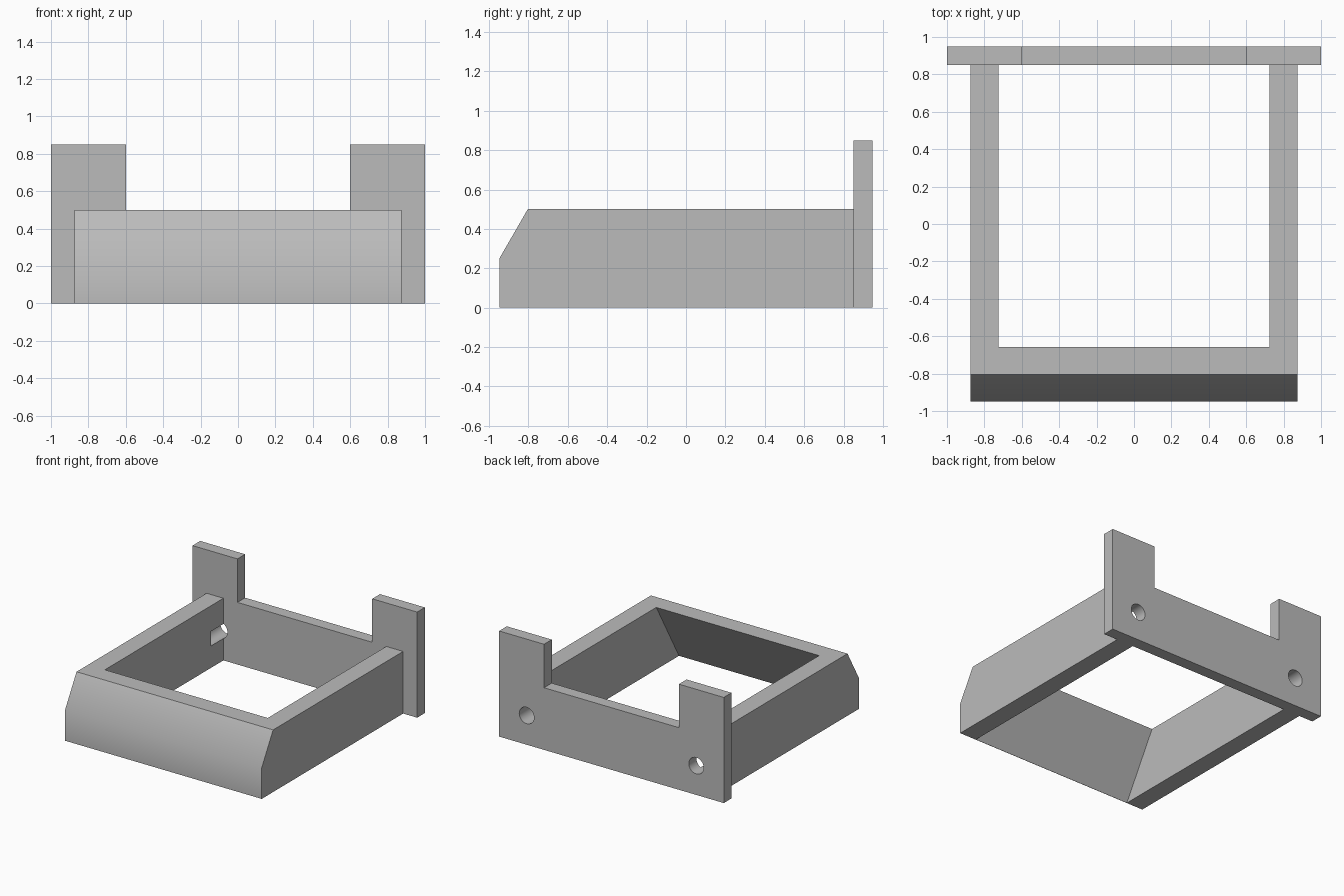
import bpy, bmesh, math
from mathutils import Vector

cube = bpy.data.objects.get("Cube")
if cube:
    bpy.data.objects.remove(cube, do_unlink=True)

grey = bpy.data.materials.new("plain grey")
grey.use_nodes = True
GREY = (0.5, 0.5, 0.5, 1)
grey.diffuse_color = GREY
grey.node_tree.nodes["Principled BSDF"].inputs["Base Color"].default_value = GREY

FRONT, BACK = -0.948, 0.948
PLATE_FRONT = 0.85             # front of the mounting plate
SLOPE = 1 / math.tan(math.radians(60))
HEIGHT = 0.5


def finish(name, bm):
    bmesh.ops.recalc_face_normals(bm, faces=bm.faces)
    mesh = bpy.data.meshes.new(name)
    bm.to_mesh(mesh)
    bm.free()
    mesh.materials.append(grey)
    obj = bpy.data.objects.new(name, mesh)
    bpy.context.collection.objects.link(obj)
    return obj


def extrude(name, points, direction):
    """Solid from a planar outline pushed along a direction."""
    bm = bmesh.new()
    face = bm.faces.new([bm.verts.new(p) for p in points])
    result = bmesh.ops.extrude_face_region(bm, geom=[face])
    verts = [v for v in result["geom"] if isinstance(v, bmesh.types.BMVert)]
    bmesh.ops.translate(bm, verts=verts, vec=Vector(direction))
    return finish(name, bm)


def hole_cutter(name, x, z, radius, y0, y1):
    """Cylinder along y, used to drill a hole."""
    bm = bmesh.new()
    bmesh.ops.create_cone(bm, cap_ends=True, segments=40, radius1=radius,
                          radius2=radius, depth=y1 - y0)
    for v in bm.verts:
        v.co = (x + v.co.x, (y0 + y1) / 2 + v.co.z, z + v.co.y)
    return finish(name, bm)


def cut(obj, cutters):
    for cutter in cutters:
        mod = obj.modifiers.new("cut", 'BOOLEAN')
        mod.operation = 'DIFFERENCE'
        mod.solver = 'EXACT'
        mod.object = cutter
        bpy.context.view_layer.objects.active = obj
        bpy.ops.object.modifier_apply(modifier=mod.name)


# Frame body: side outline with a sloped upper front, spanning the full width
side = [(FRONT, 0), (FRONT, 0.25), (FRONT + 0.25 * SLOPE, HEIGHT),
        (PLATE_FRONT, HEIGHT), (PLATE_FRONT, 0)]
frame = extrude("frame", [(-0.875, y, z) for y, z in side], (1.75, 0, 0))

# Central opening, its front wall leaning parallel to the front slope
low, high = -0.1, 0.6
edge = FRONT + 0.002
opening = [(edge + low * SLOPE, low), (edge + high * SLOPE, high),
           (1, high), (1, low)]
opening_cutter = extrude("opening_cutter",
                         [(-0.725, y, z) for y, z in opening], (1.45, 0, 0))

# Mounting plate with two raised tabs
half = [(0.6, HEIGHT), (0.6, 0.85), (1, 0.85), (1, 0)]
outline = half + [(-x, z) for x, z in reversed(half)]
plate = extrude("mounting_plate", [(x, PLATE_FRONT, z) for x, z in outline],
                (0, BACK - PLATE_FRONT, 0))

# Tab holes go through; lower holes end inside the side walls
tab_holes, wall_holes = [], []
for s in (-1, 1):
    tab_holes.append(hole_cutter("tab_hole_cutter", s * 0.81, 0.727, 0.077, 0.7, 1.1))
    wall_holes.append(hole_cutter("wall_hole_cutter", s * 0.755, 0.235, 0.066, 0.69, 1.1))

cut(frame, [opening_cutter] + wall_holes)
cut(plate, tab_holes + wall_holes)
for cutter in [opening_cutter] + tab_holes + wall_holes:
    bpy.data.objects.remove(cutter, do_unlink=True)

# Soft shading across the shallow front bend and hole walls
bpy.ops.object.select_all(action='DESELECT')
for obj in (frame, plate):
    obj.select_set(True)
bpy.context.view_layer.objects.active = frame
bpy.ops.object.shade_smooth_by_angle(angle=math.radians(35))
